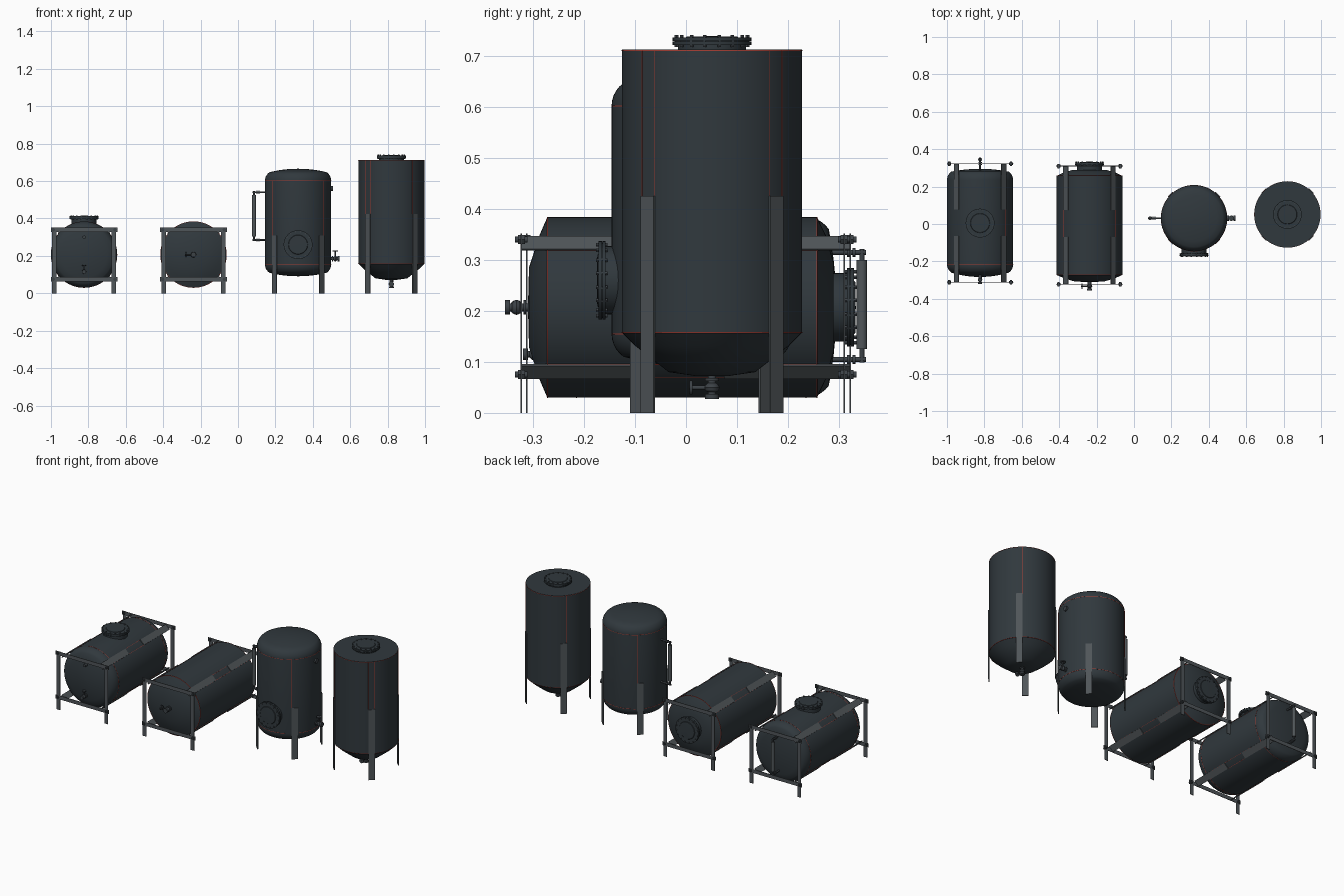
import bpy, bmesh, math
from mathutils import Matrix, Vector

if "Cube" in bpy.data.objects:
    bpy.data.objects.remove(bpy.data.objects["Cube"])

def mat(name, c):
    m = bpy.data.materials.new(name)
    m.diffuse_color = (*c, 1)
    m.use_nodes = True
    m.node_tree.nodes["Principled BSDF"].inputs["Base Color"].default_value = m.diffuse_color
    return m

SHELL = mat("dark_shell", (0.030, 0.040, 0.047))
STEEL = mat("grey_steel", (0.080, 0.092, 0.100))
FIT = mat("fitting_grey", (0.045, 0.054, 0.062))
RED = mat("red_seam", (0.40, 0.05, 0.035))
R = 0.177
X, Y, Z = Vector((1, 0, 0)), Vector((0, 1, 0)), Vector((0, 0, 1))

def frame(loc, d):
    """Matrix whose local z points along d."""
    return Matrix.Translation(loc) @ Vector(d).to_track_quat('Z', 'Y').to_matrix().to_4x4()

def finish(bm, name, m):
    bmesh.ops.recalc_face_normals(bm, faces=bm.faces)
    me = bpy.data.meshes.new(name)
    bm.to_mesh(me)
    bm.free()
    me.materials.append(m)
    for p in me.polygons:
        p.use_smooth = True
    me.set_sharp_from_angle(angle=math.radians(32))
    ob = bpy.data.objects.new(name, me)
    bpy.context.collection.objects.link(ob)
    return ob

def lathe(name, prof, M, m, n=24, closed=False):
    """Spin (radius, height) points round local z; ends are capped."""
    bm = bmesh.new()
    rings = [[bm.verts.new(M @ Vector((r * math.cos(2 * math.pi * i / n), r * math.sin(2 * math.pi * i / n), h)))
              for i in range(n)] for r, h in prof]
    pairs = list(zip(rings, rings[1:])) + ([(rings[-1], rings[0])] if closed else [])
    for a, b in pairs:
        for i in range(n):
            bm.faces.new((a[i], a[(i + 1) % n], b[(i + 1) % n], b[i]))
    if not closed:
        bm.faces.new(rings[0])
        bm.faces.new(rings[-1])
    return finish(bm, name, m)

def box(name, size, M, m):
    bm = bmesh.new()
    bmesh.ops.create_cube(bm, size=1, matrix=M @ Matrix.Diagonal((*size, 1)))
    return finish(bm, name, m)

def rod(name, a, b, r, m=FIT, n=14):
    a, b = Vector(a), Vector(b)
    return lathe(name, [(r, 0), (r, (b - a).length)], frame(a, b - a), m, n)

def dish(h):
    """Dished end: tight knuckle then shallow crown, outward from the rim."""
    k = 0.055
    pts = [(R - k + k * math.cos(a), k * math.sin(a)) for a in [math.radians(t) for t in range(0, 66, 11)]]
    r1, h1 = pts[-1]
    return pts + [(r1 * (1 - t) + 0.001, h1 + (h - h1) * (1 - (1 - t) ** 2)) for t in (0.2, 0.4, 0.6, 0.8, 1)]

def shell(name, M, z0, z1, bottom, top):
    prof = [(r, z0 - h) for r, h in reversed(bottom)] + [(r, z1 + h) for r, h in top]
    lathe(name, prof, M, SHELL, 64)

def seam_ring(name, M, z):
    a, b = R - 0.002, R + 0.0006
    lathe(name, [(a, z - .001), (b, z - .001), (b, z + .001), (a, z + .001)], M, RED, 64, True)

def straps(name, M, spans, z0, z1):
    """Four tangent plates at 45 degrees, with red seams between z0 and z1."""
    for k in range(4):
        A = M @ Matrix.Rotation(math.radians(45 + 90 * k), 4, 'Z')
        for a, b in spans:
            box(name, (0.005, 0.036, b - a), A @ Matrix.Translation((R + 0.001, 0, (a + b) / 2)), STEEL)
        for s in (-1, 1):
            box(name + "_seam", (0.002, 0.0015, z1 - z0),
                A @ Matrix.Translation((R - 0.0012, s * 0.0175, (z0 + z1) / 2)), RED)

def manhole(name, loc, d, h, depth=0.03):
    """Bolted cover whose rim stands h above loc."""
    M = frame(loc, d)
    lathe(name, [(0.067, -depth), (0.067, h - 0.014), (0.077, h - 0.014), (0.077, h - 0.008),
                 (0.074, h - 0.008), (0.074, h - 0.007), (0.077, h - 0.007), (0.077, h),
                 (0.052, h), (0.05, h + 0.002), (0.001, h + 0.003)], M, SHELL, 40)
    for i in range(16):
        a = math.pi * (i + .5) / 8
        T = M @ Matrix.Translation((0.071 * math.cos(a), 0.071 * math.sin(a), 0))
        lathe(name + "_bolt", [(0.004, h - 0.018), (0.004, h + 0.005)], T, FIT, 6)

def valve(name, loc, d, side, length=0.045, s=1.0):
    """Flanged stub with a round body and a hand wheel to one side."""
    L = length
    prof = [(.008, -.02), (.008, .08 * L), (.014, .08 * L), (.014, .2 * L), (.008, .2 * L), (.008, .3 * L),
            (.013, .38 * L), (.015, .5 * L), (.013, .62 * L), (.008, .7 * L), (.008, .78 * L), (.014, .78 * L), (.014, L)]
    lathe(name, [(r * s, h) for r, h in prof], frame(loc, d), FIT, 20)
    c = Vector(loc) + Vector(d) * L * .5
    rod(name + "_stem", c, c + side * 0.045 * s, 0.004 * s)
    rod(name + "_wheel", c + side * 0.038 * s, c + side * 0.044 * s, 0.014 * s)

def gauge(name, base, out, reach, z0, z1):
    """Upright sight tube on two side branches."""
    b = Vector(base)
    e = b + out * reach
    for z in (z0, z1):
        rod(name + "_branch", (b.x, b.y, z), Vector((e.x, e.y, z)) + out * 0.008, 0.005)
        for t in (0.55, 0.72):
            p = b + out * reach * t
            rod(name + "_collar", (p.x, p.y, z), Vector((p.x, p.y, z)) + out * 0.006, 0.009)
    rod(name + "_stem", (e.x, e.y, z0 - .006), (e.x, e.y, z1 + .006), 0.005)
    rod(name + "_tube", (e.x, e.y, z0 + .02), (e.x, e.y, z1 - .015), 0.0105, STEEL, 20)

def end_frames(name, cx, ys):
    """Thin flat-bar end frames of the lying tanks, with corner bolts."""
    for y in ys:
        out = math.copysign(1, y)
        for s in (-1, 1):
            box(name + "_post", (0.024, 0.003, 0.352), Matrix.Translation((cx + s * 0.16, y, 0.176)), STEEL)
            for z in (0.34, 0.075):
                rod(name + "_bolt", (cx + s * 0.165, y - out * 0.012, z), (cx + s * 0.165, y + out * 0.012, z), 0.006)
                rod(name + "_nut", (cx + s * 0.165, y - out * 0.007, z), (cx + s * 0.165, y + out * 0.007, z), 0.01, FIT, 6)
        for z in (0.34, 0.075):
            box(name + "_bar", (0.356, 0.003, 0.022), Matrix.Translation((cx, y, z)), STEEL)

# Lying tank with dished ends
x1 = -0.823
M1 = frame((x1, 0, 0.207), Y)
shell("dished_lying_tank", M1, -0.215, 0.235, dish(0.068), dish(0.060))
for y in (-0.215, 0.235):
    seam_ring("dished_lying_seam", M1, y)
straps("dished_lying_rail", M1, [(-0.312, -0.065), (0.078, 0.322)], -0.215, 0.235)
end_frames("dished_lying_frame", x1, (-0.312, 0.322))
manhole("dished_lying_manhole", (x1, 0.005, 0.207 + R), Z, 0.028)
gauge("dished_lying_gauge", (x1, 0.28, 0), Y, 0.065, 0.105, 0.315)
valve("dished_lying_drain", (x1, -0.275, 0.115), -Y, Z, 0.045, 0.8)
rod("dished_lying_port", (x1, -0.265, 0.3), (x1, -0.292, 0.3), 0.009)

# Lying tank with shallow cone ends
x2 = -0.238
M2 = frame((x2, 0, 0.207), Y)
shell("cone_lying_tank", M2, -0.272, 0.257, [(R, 0), (0.14, 0.016), (0.078, 0.036), (0.001, 0.038)],
      [(R, 0), (0.14, 0.018), (0.09, 0.032), (0.001, 0.034)])
for y in (-0.272, 0.257):
    seam_ring("cone_lying_seam", M2, y)
straps("cone_lying_rail", M2, [(-0.323, -0.07), (0.075, 0.310)], -0.272, 0.257)
end_frames("cone_lying_frame", x2, (-0.323, 0.310))
manhole("cone_lying_manhole", (x2, 0.288, 0.207), Y, 0.042)
valve("cone_lying_valve", (x2, -0.31, 0.207), -Y, -X)

# Standing tank with dished ends
x3, y3 = 0.321, 0.031
M3 = frame((x3, y3, 0), Z)
shell("dished_standing_tank", M3, 0.155, 0.602, dish(0.064), dish(0.064))
for z in (0.155, 0.602):
    seam_ring("dished_standing_seam", M3, z)
straps("dished_standing_leg", M3, [(0, 0.31)], 0.31, 0.602)
manhole("dished_standing_manhole", (x3, y3 - R, 0.26), -Y, 0.026)
gauge("dished_standing_gauge", (x3 - R + 0.005, y3, 0), -X, 0.063, 0.285, 0.54)
valve("dished_standing_valve", (x3 + R, y3, 0.185), X, Z)
rod("dished_standing_port", (x3 + R - .01, y3, 0.56), (x3 + R + .009, y3, 0.56), 0.014)

# Standing tank with cone bottom and flat lid
x4, y4 = 0.82, 0.051
M4 = frame((x4, y4, 0), Z)
shell("cone_standing_tank", M4, 0.158, 0.713, [(R, 0), (0.15, 0.027), (0.085, 0.078), (0.03, 0.086), (0.001, 0.086)],
      [(R, 0), (0.001, 0)])
for z in (0.158, 0.711):
    seam_ring("cone_standing_seam", M4, z)
straps("cone_standing_leg", M4, [(0, 0.425)], 0.425, 0.711)
manhole("cone_standing_manhole", (x4, y4, 0.713), Z, 0.023)
valve("cone_standing_drain", (x4, y4, 0.072), -Z, -Y)
